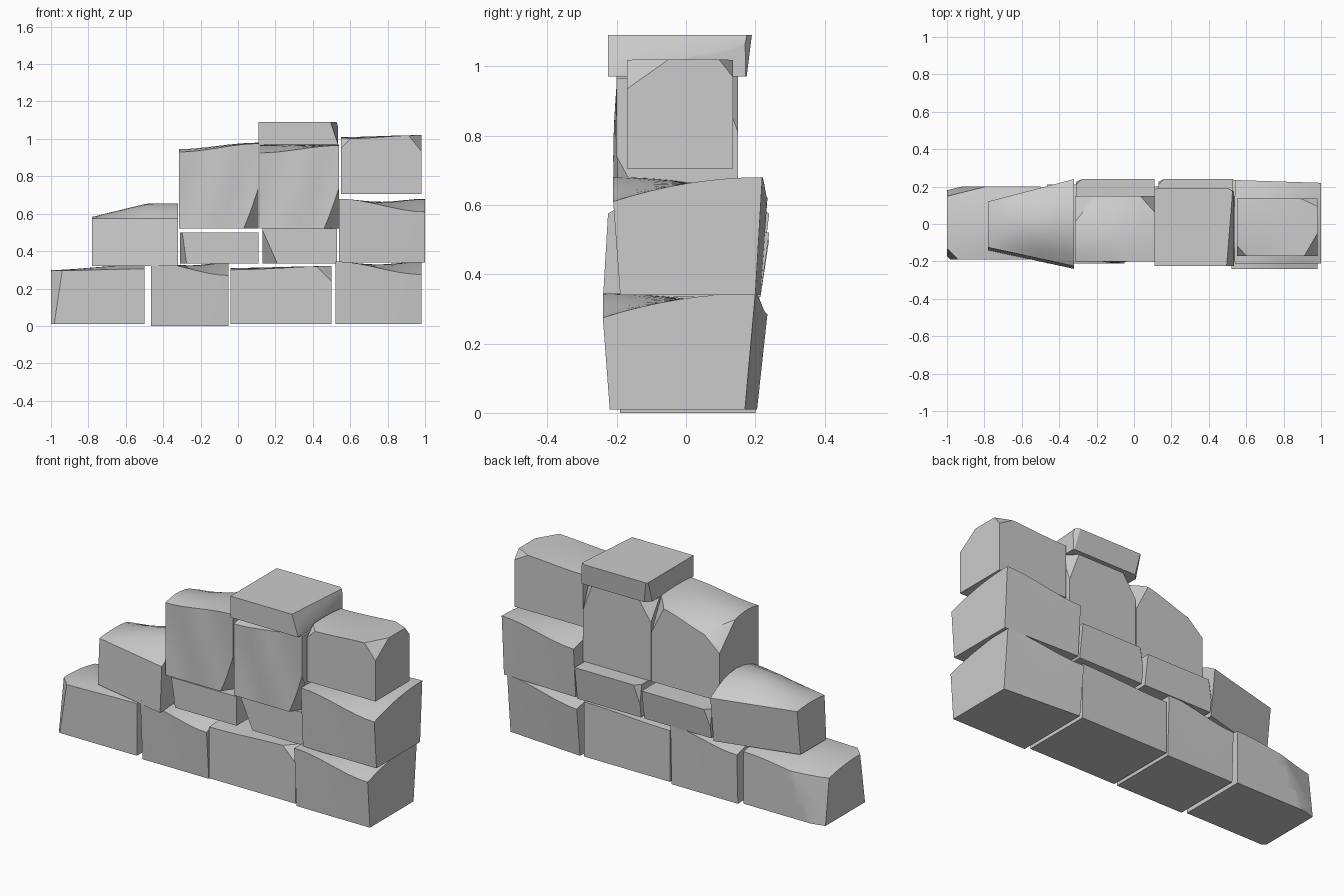
import bpy, bmesh, math
from mathutils import Vector

cube = bpy.data.objects.get("Cube")
if cube:
    bpy.data.objects.remove(cube, do_unlink=True)

GREY = (0.6, 0.6, 0.6, 1)
stone = bpy.data.materials.new("grey_stone")
stone.use_nodes = True
stone.diffuse_color = GREY
shader = next(n for n in stone.node_tree.nodes if n.type == "BSDF_PRINCIPLED")
shader.inputs["Base Color"].default_value = GREY


def mix(a, b, t):
    return a + (b - a) * t


# Worn stone block
# drops: lowers the top corners, front -x, front +x, back -x, back +x
# flare: pushes the top of the front and back outwards
# pinch: narrows the -x end; flute: ripples the front
# chips: slices off corners, given as signs and edge lengths
def block(name, x, y, z, drops=(0, 0, 0, 0), dome=0, flare=(0, 0),
          pinch=(0, 0), flute=0, chips=()):

    def shape(p):
        u, v, w = ((c + 1) / 2 for c in p)
        low = mix(y[0] + pinch[0] * (1 - u), y[1] - pinch[1] * (1 - u), v)
        depth = low + w * mix(-flare[0], flare[1], v)
        depth += flute * math.sin(u * math.tau * 1.5) * (1 - v) * math.sin(w * math.pi)
        ease = u * u * (3 - 2 * u)
        drop = mix(drops[0], drops[1], ease) * (1 - v) ** 2
        drop += mix(drops[2], drops[3], ease) * v ** 2
        top = z[1] - drop + dome * (1 - p[1] ** 2) * min(1, 0.1 + 1.4 * u)
        return Vector((mix(x[0], x[1], u), depth, mix(z[0], top, w)))

    bm = bmesh.new()
    bmesh.ops.create_cube(bm, size=2)
    bmesh.ops.subdivide_edges(bm, edges=bm.edges[:], cuts=7, use_grid_fill=True)
    for vert in bm.verts:
        vert.co = shape(vert.co)
    for signs, lengths in chips:
        corner = shape(signs)
        normal = Vector([s / d for s, d in zip(signs, lengths)])
        point = corner - Vector((signs[0] * lengths[0], 0, 0))
        cut = bmesh.ops.bisect_plane(
            bm, geom=bm.verts[:] + bm.edges[:] + bm.faces[:],
            plane_co=point, plane_no=normal, clear_outer=True)
        rim = [e for e in cut["geom_cut"] if isinstance(e, bmesh.types.BMEdge)]
        bmesh.ops.holes_fill(bm, edges=rim, sides=0)
    bmesh.ops.recalc_face_normals(bm, faces=bm.faces[:])
    mesh = bpy.data.meshes.new(name)
    bm.to_mesh(mesh)
    bm.free()
    mesh.materials.append(stone)
    obj = bpy.data.objects.new(name, mesh)
    bpy.context.collection.objects.link(obj)
    bpy.ops.object.select_all(action="DESELECT")
    obj.select_set(True)
    bpy.context.view_layer.objects.active = obj
    bpy.ops.object.shade_smooth_by_angle(angle=math.radians(30))


# Twisted stones: two opposite top corners worn down
twist = (0, 0.07, 0.06, 0)
block("base_stone_middle_left", (-0.465, -0.05), (-0.19, 0.2), (0, 0.34),
      drops=twist, flare=(0.02, 0.01))
block("base_stone_right", (0.52, 0.98), (-0.22, 0.17), (0.01, 0.345),
      drops=twist, flare=(0.02, 0.03), pinch=(0, -0.035))
block("second_row_stone_right", (0.54, 1), (-0.19, 0.2), (0.34, 0.68),
      drops=twist, flare=(0.02, 0.02), pinch=(0, -0.015))

# Remaining base row
block("base_stone_left", (-1, -0.5), (-0.19, 0.2), (0.01, 0.305),
      drops=(0.01, 0, 0.05, 0), dome=0.02,
      chips=[((-1, -1, 1), (0.06, 0.06, 0.4)), ((-1, 1, 1), (0.2, 0.05, 0.4))])
block("base_stone_middle_right", (-0.04, 0.5), (-0.2, 0.2), (0.01, 0.32),
      drops=(0.02, 0, 0.02, 0),
      chips=[((1, -1, 1), (0.08, 0.08, 0.08))])

# Second row
block("second_row_stone_left", (-0.78, -0.32), (-0.24, 0.21), (0.32, 0.575),
      dome=0.08, flare=(-0.015, 0.03), pinch=(0.1, 0.12))
back_chip = ((-1, 1, 1), (0.03, 0.03, 0.2))
block("second_row_stone_middle_left", (-0.31, 0.11), (-0.17, 0.215), (0.335, 0.5),
      flare=(0, 0.025),
      chips=[((-1, -1, -1), (0.035, 0.1, 0.25)), back_chip])
block("second_row_stone_middle_right", (0.13, 0.53), (-0.17, 0.215), (0.335, 0.52),
      flare=(0, 0.025),
      chips=[((-1, -1, -1), (0.08, 0.1, 0.18)), back_chip])

# Tall rippled stones
foot_chip = ((1, -1, -1), (0.08, 0.12, 0.22))
block("tall_stone_left", (-0.315, 0.11), (-0.2, 0.15), (0.52, 0.98),
      drops=(0.05, 0.005, 0.12, 0.02), dome=0.005, flute=0.01,
      chips=[foot_chip, ((1, 1, 1), (0.08, 0.08, 0.16)),
             ((-1, 1, 1), (0.08, 0.07, 0.07))])
block("tall_stone_right", (0.115, 0.54), (-0.2, 0.15), (0.52, 0.97),
      drops=(0.045, 0.005, 0, 0), flute=0.01,
      chips=[foot_chip, ((1, 1, 1), (0.06, 0.06, 0.16)),
             ((-1, 1, 1), (0.08, 0.08, 0.12))])

# Top stones
block("top_stone_right", (0.55, 0.98), (-0.17, 0.135), (0.705, 1.02),
      drops=(0.02, 0, 0.02, 0),
      chips=[((1, -1, 1), (0.07, 0.12, 0.085)), ((1, 1, 1), (0.09, 0.04, 0.05)),
             ((-1, -1, 1), (0.05, 0.05, 0.05))])
block("cap_stone", (0.11, 0.535), (-0.225, 0.175), (0.97, 1.09),
      flare=(0, 0.015),
      chips=[((1, -1, 1), (0.04, 0.5, 0.12)), ((1, 1, 1), (0.03, 0.02, 1)),
             ((-1, 1, -1), (0.03, 0.03, 0.1))])
